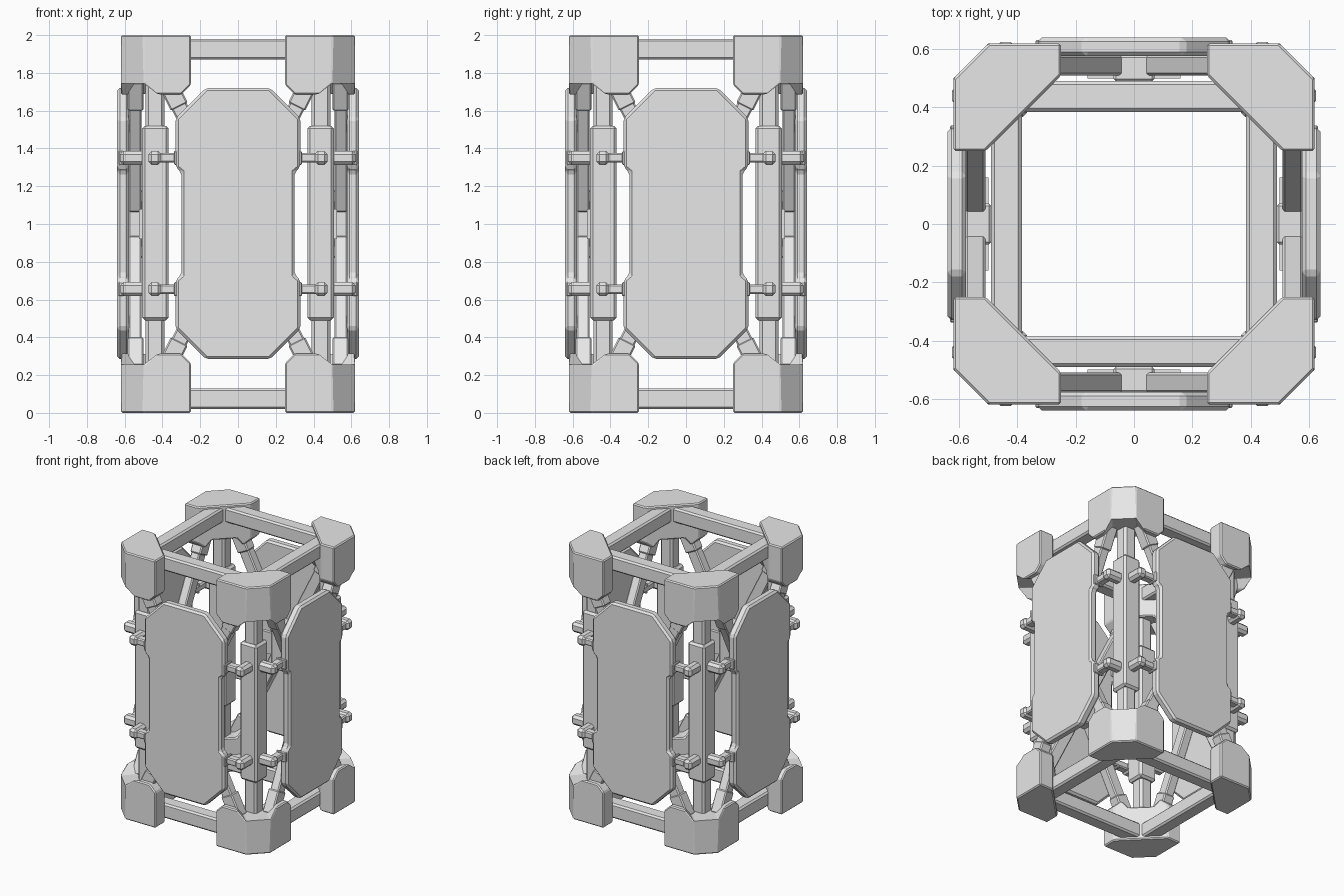
import bpy, bmesh, math
from mathutils import Vector, Matrix

if "Cube" in bpy.data.objects:
    bpy.data.objects.remove(bpy.data.objects["Cube"])

grey = bpy.data.materials.new("light_grey")
grey.use_nodes = True
grey.diffuse_color = (0.8, 0.8, 0.8, 1)
grey.node_tree.nodes["Principled BSDF"].inputs["Base Color"].default_value = (0.8, 0.8, 0.8, 1)


def prism(points, to_3d, lo, hi):
    """Extrude a 2D outline between two depths."""
    bm = bmesh.new()
    rings = [[bm.verts.new(to_3d(a, b, d)) for a, b in points] for d in (lo, hi)]
    for ring in rings:
        bm.faces.new(ring)
    n = len(points)
    for i in range(n):
        j = (i + 1) % n
        bm.faces.new((rings[0][i], rings[0][j], rings[1][j], rings[1][i]))
    return bm


def box(x, y, z):
    return prism([(x[0], z[0]), (x[1], z[0]), (x[1], z[1]), (x[0], z[1])],
                 front, y[0], y[1])


def clip(bm, point, normal):
    """Cut away everything beyond a plane and close the cut."""
    geom = bm.verts[:] + bm.edges[:] + bm.faces[:]
    bmesh.ops.bisect_plane(bm, geom=geom, plane_co=point, plane_no=normal, clear_outer=True)
    bmesh.ops.holes_fill(bm, edges=[e for e in bm.edges if e.is_boundary], sides=0)


def around(name, bm, bevel=0.0):
    """Place four copies of a part around the vertical axis."""
    bmesh.ops.recalc_face_normals(bm, faces=bm.faces[:])
    mesh = bpy.data.meshes.new(name)
    bm.to_mesh(mesh)
    bm.free()
    mesh.materials.append(grey)
    for i, side in enumerate(("front", "left", "back", "right")):
        ob = bpy.data.objects.new(f"{name}_{side}", mesh)
        ob.rotation_euler.z = i * math.pi / 2
        bpy.context.collection.objects.link(ob)
        if bevel:
            mod = ob.modifiers.new("edge_bevel", "BEVEL")
            mod.width = bevel
            mod.segments = 1
            mod.limit_method = "ANGLE"
            mod.angle_limit = math.radians(30)


def mirrored(bm, axis):
    """Flip a part left-right or top-bottom about the model's middle."""
    if axis == "x":
        m = Matrix.Scale(-1, 4, (1, 0, 0))
    else:
        m = Matrix.Translation((0, 0, 2)) @ Matrix.Scale(-1, 4, (0, 0, 1))
    bm.transform(m)
    return bm


def front(a, b, d):
    return (a, d, b)


def plan(a, b, d):
    return (a, b, d)


def diagonal(u, z, v):
    return ((v + u) / 2, (u - v) / 2, z)


# Corner blocks: arched profile along the diagonal, trimmed to the footprint
def corner_block():
    half = [(0.5, 0), (0.5, 0.315), (0.19, 0.315), (0.12, 0.255)]
    outline = half + [(-u, z) for u, z in reversed(half)]
    bm = prism(outline, diagonal, 0.76, 1.12)
    for n in (Vector((1, 0, 0)), Vector((0, -1, 0))):
        clip(bm, n * 0.62, n)
        clip(bm, n * 0.25, -n)
        clip(bm, n * 0.25 + Vector((0, 0, 0.265)), Vector((0, 0, 1)) - n)
    return bm


around("lower_corner_block", corner_block(), 0.008)
around("upper_corner_block", mirrored(corner_block(), "z"), 0.008)


# Mitred square rings at the bottom and top
def beam():
    return prism([(-0.49, -0.49), (0.49, -0.49), (0.385, -0.385), (-0.385, -0.385)],
                 plan, 0.02, 0.13)


around("lower_beam", beam(), 0.012)
around("upper_beam", mirrored(beam(), "z"), 0.012)

# Corner posts with thicker sleeves
around("corner_post", box((0.39, 0.49), (-0.49, -0.39), (0.05, 1.95)), 0.015)
around("post_sleeve", box((0.367, 0.508), (-0.508, -0.367), (0.49, 1.52)), 0.015)

# Side panels: clipped corners and a shallow notch along each side
quarter = [(0.17, 1.72), (0.33, 1.56), (0.33, 1.30), (0.30, 1.275)]
right_edge = quarter + [(x, 2.005 - z) for x, z in reversed(quarter)]
panel_outline = right_edge + [(-x, z) for x, z in reversed(right_edge)]
around("side_panel", prism(panel_outline, front, -0.64, -0.577), 0.014)

# Crossed braces behind every panel, with thicker feet at the corner blocks
def brace(start, end, width, y):
    a, b = Vector(start), Vector(end)
    side = (b - a).orthogonal().normalized() * width / 2
    return prism([tuple(a + side), tuple(b + side), tuple(b - side), tuple(a - side)],
                 front, *y)


for level in ("lower", "upper"):
    for side in ("left", "right"):
        arm = brace((0.375, 0.25), (0.04, 0.92), 0.085, (-0.58, -0.51))
        foot = brace((0.385, 0.23), (0.31, 0.38), 0.10, (-0.585, -0.50))
        for bm, part in ((arm, "brace"), (foot, "brace_foot")):
            if level == "upper":
                mirrored(bm, "z")
            if side == "right":
                mirrored(bm, "x")
            around(f"{level}_{side}_{part}", bm, 0.008)

# Hub where the braces cross
around("brace_hub", box((-0.07, 0.07), (-0.58, -0.49), (0.82, 1.18)), 0.008)
around("hub_plate", box((-0.16, 0.16), (-0.525, -0.50), (0.92, 1.08)))

# Latches joining panels to the post sleeves
for z, level in ((0.655, "lower"), (1.35, "upper")):
    for s, side in ((1, "left"), (-1, "right")):
        parts = {
            "latch": (box((0.405, 0.475), (-0.625, -0.49), (z - 0.037, z + 0.037)), 0.018),
            "latch_arm": (box((0.28, 0.42), (-0.61, -0.55), (z - 0.025, z + 0.025)), 0.008),
            "latch_collar": (box((0.32, 0.338), (-0.632, -0.55), (z - 0.037, z + 0.037)), 0.005),
        }
        for part, (bm, bevel) in parts.items():
            if s < 0:
                mirrored(bm, "x")
            around(f"{level}_{side}_{part}", bm, bevel)
